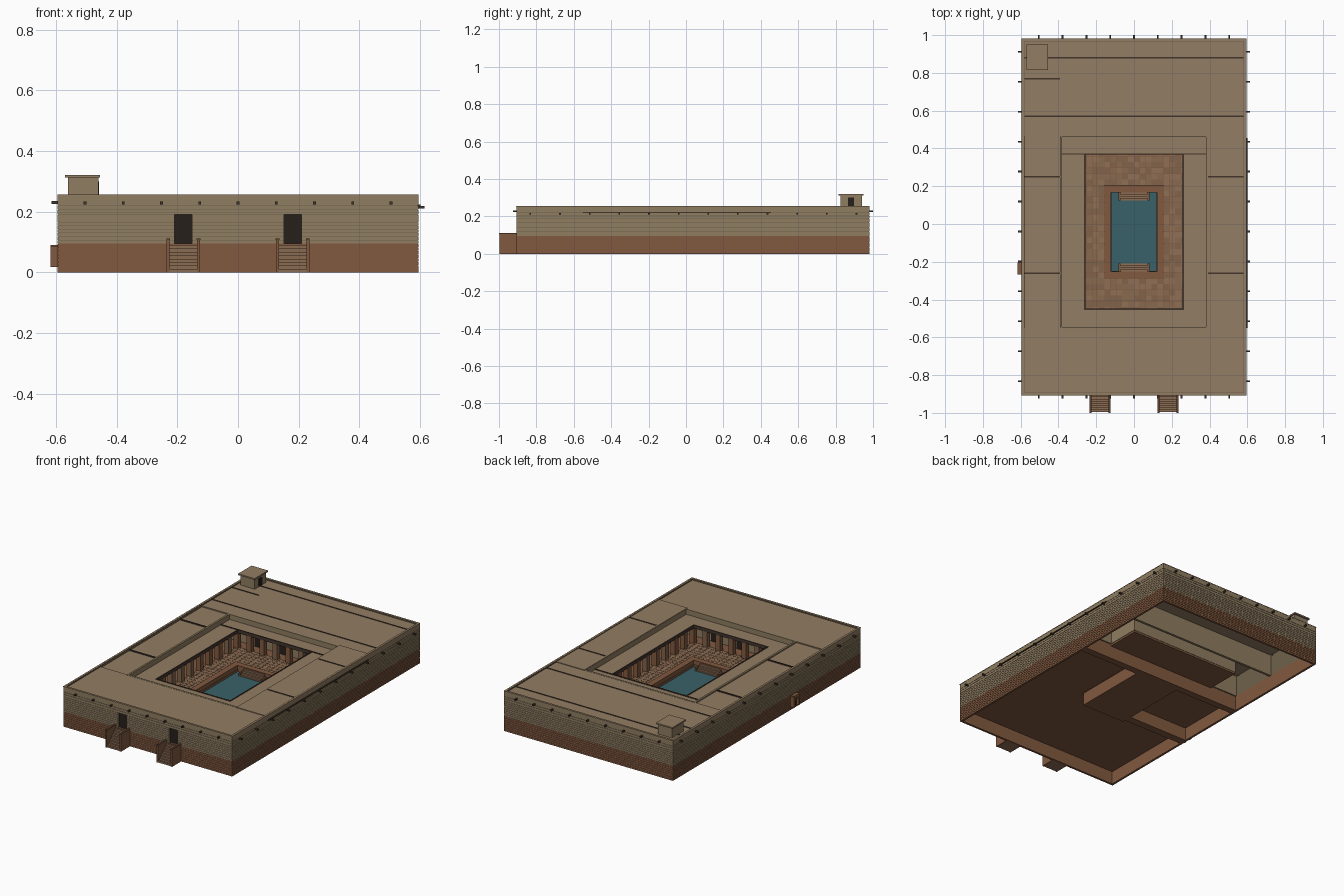
import bpy, bmesh, random
from mathutils import Matrix

if "Cube" in bpy.data.objects:
    bpy.data.objects.remove(bpy.data.objects["Cube"])

random.seed(4)


def mat(name, r, g, b):
    m = bpy.data.materials.new(name)
    m.diffuse_color = (r, g, b, 1)
    m.use_nodes = True
    m.node_tree.nodes["Principled BSDF"].inputs["Base Color"].default_value = m.diffuse_color
    return m


ROOF = mat("roof_plaster", .29, .205, .125)
MUD = mat("mud_brick", .275, .205, .12)
BRICK = mat("fired_brick", .22, .1, .05)
JOINT = mat("brick_joint", .12, .06, .035)
MUDJOINT = mat("mud_joint", .16, .12, .07)
TILES = [mat("tile_%d" % i, .22 + .03 * i, .125 + .017 * i, .07 + .01 * i) for i in range(3)]
DARK = mat("dark_opening", .02, .014, .011)
WOOD = mat("timber", .055, .035, .025)
STEP = mat("stair_tread", .26, .15, .085)
WATER = mat("water", .04, .12, .14)


def part(name, boxes, *mats):
    """One object from boxes (x0, x1, y0, y1, z0, z1); random material if several."""
    bm = bmesh.new()
    for x0, x1, y0, y1, z0, z1 in boxes:
        m = Matrix.Translation(((x0 + x1) / 2, (y0 + y1) / 2, (z0 + z1) / 2)) @ \
            Matrix.Diagonal((x1 - x0, y1 - y0, z1 - z0, 1))
        res = bmesh.ops.create_cube(bm, size=1, matrix=m)
        k = random.randrange(len(mats))
        for f in {f for v in res["verts"] for f in v.link_faces}:
            f.material_index = k
    me = bpy.data.meshes.new(name)
    bm.to_mesh(me)
    bm.free()
    for m in mats:
        me.materials.append(m)
    ob = bpy.data.objects.new(name, me)
    bpy.context.collection.objects.link(ob)
    return ob


def ring(x0, x1, y0, y1, t, z0, z1):
    """Four walls of thickness t inside a rectangle."""
    return [(x0, x1, y0, y0 + t, z0, z1), (x0, x1, y1 - t, y1, z0, z1),
            (x0, x0 + t, y0 + t, y1 - t, z0, z1), (x1 - t, x1, y0 + t, y1 - t, z0, z1)]


X, Y0, Y1 = .592, -.905, .978      # outer footprint
BASE, TOP = .095, .255
DOORS = (-.18, .18)


def shell(t, z0, z1, grow=0):
    """Outer walls, split at the front doors when below the lintel."""
    x, a, b = X + grow, Y0 - grow, Y1 + grow
    r = ring(-x, x, a, b, t, z0, z1)
    if z0 >= BASE and z1 <= .19:
        edges = [-x, -.209, -.151, .151, .209, x]
        r = r[1:] + [(edges[i], edges[i + 1], a, a + t, z0, z1) for i in (0, 2, 4)]
    return r


# Outer walls with projecting brick courses
part("base_wall", shell(.012, 0, BASE), BRICK)
part("base_courses", [b for i in range(8) for b in
                      shell(.008, i * .0119, i * .0119 + .0105, .002)], BRICK)
part("upper_wall", shell(.012, BASE, .19) + shell(.012, .19, TOP), MUDJOINT)
part("upper_courses", [b for i in range(8) for b in
                       shell(.008, BASE + i * .0119, BASE + i * .0119 + .0105, .002)]
     + shell(.008, .1905, .205, .002) + shell(.008, .2065, .2195, .002)
     + shell(.008, .221, .253, .002), MUD)
part("parapet_coping", ring(-X - .003, X + .003, Y0 - .003, Y1 + .003, .012, .252, .256), ROOF)
part("front_doors", [(x - .03, x + .03, Y0 + .012, Y0 + .018, BASE, .19) for x in DOORS], DARK)

# Floors (only the outer rear rooms are open beneath)
part("front_floor", [(-.585, .585, -.897, -.29, .083, BASE)], BRICK)
part("side_floors", [(-.585, -.155, -.29, .25, .083, BASE), (.155, .585, -.29, .25, .083, BASE),
                     (-.155, .155, .205, .25, .083, BASE), (-.39, .39, .25, .47, .083, BASE)], BRICK)
part("foundation_walls", [(-.585, .585, .205, .25, 0, .09), (-.585, -.155, -.265, -.215, 0, .09)], BRICK)

# Courtyard paving of mixed bricks with open joints
tiles, n, m = [], 18, 28
for i in range(n):
    for j in range(m):
        x, y = -.28 + .56 * i / n, -.47 + .86 * j / m
        if abs(x + .0155) < .14 and -.275 < y + .0153 < .195:
            continue
        tiles.append((x, x + .0298, y, y + .0294, BASE - .006, BASE + .004))
part("courtyard_paving", tiles, *TILES)

# Pool: rim, tank walls, water and end steps
part("pool_rim", ring(-.16, .16, -.29, .205, .038, .08, .106), BRICK)
part("pool_tank", ring(-.155, .155, -.285, .205, .035, 0, .08)
     + [(-.125, .125, -.255, .175, 0, .012)], BRICK)
part("pool_water", [(-.122, .122, -.251, .171, .06, .066)], WATER)
steps = []
for k in range(4):
    h, d = .1 - .01 * k, .011
    steps += [(-.072, .072, .168 - d * (k + 1), .168 - d * k, .012, h),
              (-.072, .072, -.252 + d * k, -.252 + d * (k + 1), .012, h)]
part("pool_steps", steps, STEP, TILES[2])
part("pool_step_cheeks", [(s * .077 - .005, s * .077 + .005, a, a + .044, .012, .085)
                          for s in (-1, 1) for a in (-.252, .124)], BRICK)

# Roofs at their different levels
part("front_roof", [(-.583, .583, -.896, -.55, .234, .248)], ROOF)
part("rear_roof", [(-.583, .583, .465, .969, .234, .248)], ROOF)
part("left_wing_roof", [(-.583, -.385, -.55, .465, .23, .241)], ROOF)
part("right_wing_roof", [(.382, .586, -.56, .475, .234, .252)], ROOF)
part("gallery_roof", [(-.385, .385, -.55, -.45, .205, .216), (-.385, .385, .37, .465, .205, .216),
                      (-.385, -.26, -.45, .37, .205, .216), (.26, .385, -.45, .37, .205, .216)], ROOF)
part("gallery_roof_edge", ring(-.264, .264, -.454, .374, .007, .198, .219), WOOD)
part("right_wing_ledge", [(.58, .601, -.55, .455, .219, .224)], WOOD)

# Inner walls around the gallery and partitions
part("gallery_walls", ring(-.393, .393, -.558, .472, .012, BASE, .249), MUD)
part("room_partitions", [(s * .487 - .096, s * .487 + .096, y - .008, y + .008, BASE, .235)
                         for s in (-1, 1) for y in (-.26, .25)]
     + [(-.583, .583, y - .008, y + .008, BASE, .238) for y in (.57, .88)], MUD)
part("gallery_doorways", [(x - .025, x + .025, y - .002, y + .002, BASE, .18)
                          for x in (-.18, 0, .18) for y in (-.545, .459)], DARK)
part("roof_joint_strips",
     [(-.582, .582, y - .004, y + .004, .24, .251) for y in (.57, .88)]
     + [(-.582, -.393, .766, .774, .24, .251)]
     + [(-.582, -.393, y - .004, y + .004, .236, .247) for y in (.25, -.26)]
     + [(.393, .582, y - .004, y + .004, .24, .255) for y in (.25, -.26)]
     + [(-.381, .381, .367, .374, .212, .22)], WOOD)

# Brick piers round the courtyard with timber lintels
piers = [(x, y) for x in (-.275, .275) for y in [-.465 + .85 * i / 9 for i in range(10)]]
piers += [(-.275 + .55 * i / 6, y) for y in (-.465, .385) for i in range(1, 6)]
part("courtyard_piers", [(x - .016, x + .016, y - .016, y + .016, BASE, .198)
                         for x, y in piers], BRICK, TILES[0])
part("gallery_beams", ring(-.288, .288, -.478, .398, .026, .195, .206), WOOD)

# Roof beam ends poking through the walls
r = .0045
logs = [(x - r, x + r, a, a + .036, .224, .233) for x in [-.504 + .126 * i for i in range(9)]
        for a in (Y0 - .02, Y1 - .014)]
for i in range(12):
    y = -.832 + .1585 * i
    logs += [(-X - .023, -X + .014, y - r, y + r, .226, .235)]
    logs += [(X - .014, X + .023, y - r, y + r, .21, .219)]
part("roof_beam_ends", logs, WOOD)

# Entrance stairs with solid cheek walls
treads, cheeks, caps = [], [], []
for x in DOORS:
    for k in range(8):
        treads.append((x - .05, x + .05, -.995 + .0112 * k, -.9, .0112 * k, .0112 * (k + 1)))
    for s in (-1, 1):
        c = x + s * .05
        cheeks.append((c - .005, c + .005, -.998, -.9, 0, .108))
        caps.append((c - .006, c + .006, -1.0, -.9, .107, .112))
part("entrance_steps", treads, STEP, TILES[1])
part("entrance_cheeks", cheeks, BRICK)
part("entrance_cheek_caps", caps, JOINT)

# Stair tower on the rear roof
part("stair_tower", ring(-.56, -.46, .825, .94, .012, .24, .313), MUD)
part("stair_tower_cap", [(-.57, -.454, .815, .95, .312, .321)], ROOF)
part("stair_tower_door", [(-.462, -.457, .865, .897, .25, .3)], DARK)

# Drain outlet on the left side with a corbelled, stepped opening
part("drain_surround", [(-.617, -.58, -.267, -.252, .018, .085), (-.617, -.58, -.218, -.203, .018, .085),
                        (-.617, -.58, -.255, -.244, .058, .085), (-.617, -.58, -.226, -.215, .058, .085),
                        (-.617, -.58, -.262, -.208, .075, .09)], BRICK)
part("drain_opening", [(-.6, -.59, -.252, -.218, .018, .075)], DARK)
